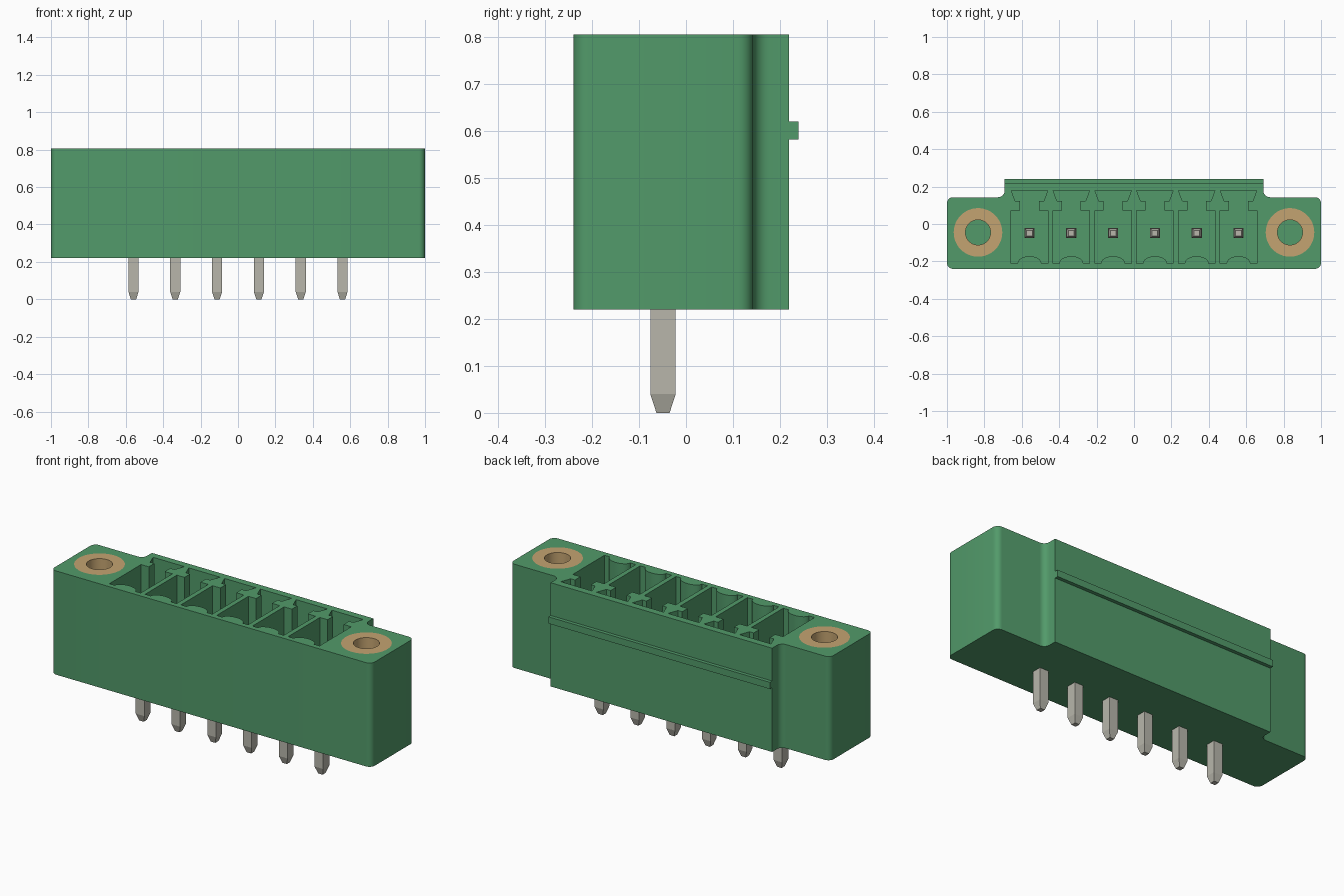
import bpy, bmesh, math
from mathutils import Vector

cube = bpy.data.objects.get("Cube")
if cube:
    bpy.data.objects.remove(cube, do_unlink=True)

BOTTOM, TOP = 0.22, 0.806
CAVITY_FLOOR, SLEEVE_FLOOR = 0.30, 0.40
PITCH, PIN_Y = 0.2235, -0.046
PIN_XS = [(i - 2.5) * PITCH for i in range(6)]
SCREW_X, SCREW_Y = 0.834, -0.045


def material(name, rgb):
    m = bpy.data.materials.new(name)
    m.use_nodes = True
    m.diffuse_color = (*rgb, 1)
    m.node_tree.nodes["Principled BSDF"].inputs["Base Color"].default_value = (*rgb, 1)
    return m


green = material("green plastic", (0.084, 0.323, 0.144))
brass = material("brass", (0.55, 0.37, 0.165))
tin = material("tinned metal", (0.48, 0.47, 0.41))


def finish(name, bm, mat):
    bmesh.ops.recalc_face_normals(bm, faces=bm.faces)
    me = bpy.data.meshes.new(name)
    bm.to_mesh(me)
    bm.free()
    me.materials.append(mat)
    ob = bpy.data.objects.new(name, me)
    bpy.context.collection.objects.link(ob)
    return ob


def prism(bm, pts, z0, z1):
    """Extrude a flat outline from z0 to z1."""
    face = bm.faces.new([bm.verts.new((x, y, z0)) for x, y in pts])
    new = bmesh.ops.extrude_face_region(bm, geom=[face])["geom"]
    verts = [v for v in new if isinstance(v, bmesh.types.BMVert)]
    bmesh.ops.translate(bm, verts=verts, vec=(0, 0, z1 - z0))


def loft(bm, rings):
    """Skin a stack of equal-length rings and cap both ends."""
    rows = [[bm.verts.new(p) for p in ring] for ring in rings]
    n = len(rows[0])
    for a, b in zip(rows, rows[1:]):
        for i in range(n):
            bm.faces.new((a[i], a[(i + 1) % n], b[(i + 1) % n], b[i]))
    bm.faces.new(rows[0][::-1])
    bm.faces.new(rows[-1])


def circle(cx, cy, r, n=48):
    return [(cx + r * math.cos(2 * math.pi * i / n), cy + r * math.sin(2 * math.pi * i / n))
            for i in range(n)]


def rounded(corners, steps=6):
    """Fillet each right-angled (x, y, radius) corner."""
    out = []
    for i, (x, y, r) in enumerate(corners):
        p = Vector((x, y))
        if r == 0:
            out.append((x, y))
            continue
        a = (Vector(corners[i - 1][:2]) - p).normalized()
        b = (Vector(corners[(i + 1) % len(corners)][:2]) - p).normalized()
        c = p + (a + b) * r
        for k in range(steps + 1):
            t = k / steps * math.pi / 2
            out.append(tuple(c - b * r * math.cos(t) - a * r * math.sin(t)))
    return out


def smooth(ob):
    bpy.ops.object.select_all(action='DESELECT')
    ob.select_set(True)
    bpy.context.view_layer.objects.active = ob
    bpy.ops.object.shade_smooth_by_angle(angle=math.radians(30))


# Housing: flanged outline with a raised rear block
right = [(1, -0.24, 0.032), (1, 0.143, 0.032), (0.692, 0.143, 0.034), (0.692, 0.22, 0)]
left = [(-x, y, r) for x, y, r in reversed(right)]
bm = bmesh.new()
prism(bm, rounded(right + left), BOTTOM, TOP)
housing = finish("housing", bm, green)

# Cutter: keyed contact cavities and round insert pockets
half = [(0.064 * math.cos(t), -0.21 + 0.038 * math.sin(t))
        for t in [math.pi / 2 * (1 - k / 6) for k in range(7)]]
half += [(0.098, -0.21), (0.098, 0.073), (0.05, 0.073), (0.05, 0.122),
         (0.076, 0.122), (0.098, 0.18)]
outline = half + [(-x, y) for x, y in reversed(half[1:])]
bm = bmesh.new()
for px in PIN_XS:
    prism(bm, [(x + px, y) for x, y in outline], CAVITY_FLOOR, TOP + 0.1)
for s in (-1, 1):
    prism(bm, circle(s * SCREW_X, SCREW_Y, 0.13), SLEEVE_FLOOR, TOP + 0.1)
cutter = finish("cavity_cutter", bm, green)
cutter.hide_render = True

bpy.context.view_layer.objects.active = housing
mod = housing.modifiers.new("cavities", 'BOOLEAN')
mod.operation = 'DIFFERENCE'
mod.solver = 'EXACT'
mod.object = cutter
bpy.ops.object.modifier_apply(modifier=mod.name)
bpy.data.objects.remove(cutter, do_unlink=True)
smooth(housing)

# Latching ridge along the back
bm = bmesh.new()
prism(bm, [(-0.692, 0.215), (0.692, 0.215), (0.692, 0.24), (-0.692, 0.24)], 0.583, 0.621)
finish("latch_ridge", bm, green)

# Threaded-insert sleeves in the flanges
for side, s in (("left", 1), ("right", -1)):
    bm = bmesh.new()
    rows = []
    for r, z in ((0.13, SLEEVE_FLOOR), (0.13, TOP), (0.067, TOP), (0.067, SLEEVE_FLOOR)):
        rows.append([bm.verts.new((x, y, z)) for x, y in circle(s * SCREW_X, SCREW_Y, r)])
    for a, b in zip(rows, rows[1:] + rows[:1]):
        for i in range(48):
            j = (i + 1) % 48
            bm.faces.new((a[i], a[j], b[j], b[i]))
    smooth(finish(f"{side}_screw_sleeve", bm, brass))

# Square contact pins with tapered ends
for n, px in enumerate(PIN_XS, 1):
    bm = bmesh.new()
    rings = []
    for h, z in ((0.014, 0), (0.027, 0.04), (0.027, 0.32), (0.025, 0.32), (0.025, 0.57), (0.015, 0.60)):
        rings.append([(px + sx * h, PIN_Y - 0.003 + sy * h, z)
                      for sx, sy in ((-1, -1), (1, -1), (1, 1), (-1, 1))])
    loft(bm, rings)
    finish(f"contact_pin_{n}", bm, tin)
